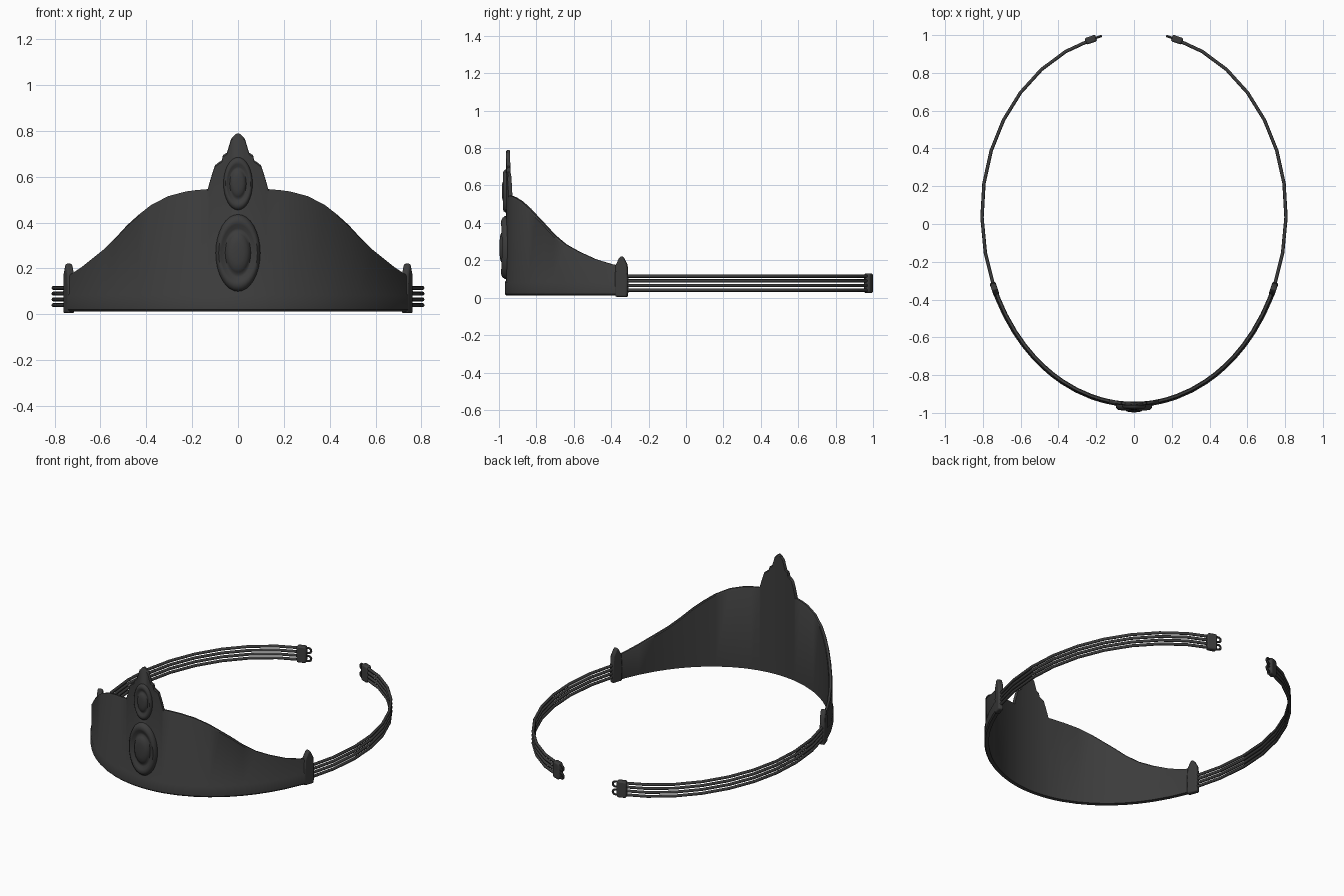
import bpy, bmesh
from math import sin, cos, asin, pi, radians, hypot
from mathutils import Vector

cube = bpy.data.objects.get("Cube")
if cube:
    bpy.data.objects.remove(cube)

# One dark metal for everything
metal = bpy.data.materials.new("dark metal")
metal.use_nodes = True
colour = (0.045, 0.045, 0.045, 1)
metal.diffuse_color = colour
metal.node_tree.nodes["Principled BSDF"].inputs["Base Color"].default_value = colour

HALF_W, FRONT_R, BACK_R, MID_Y = 0.805, 1.013, 0.955, 0.06
STRANDS = (0.04, 0.065, 0.09, 0.115)


def frame(t, side=1):
    """Point, outward normal and tangent on the head oval; t runs from the front."""
    r = FRONT_R if cos(t) > 0 else BACK_R
    point = Vector((side * HALF_W * sin(t), MID_Y - r * cos(t), 0))
    tangent = Vector((side * HALF_W * cos(t), r * sin(t), 0)).normalized()
    normal = Vector((side * tangent.y, -side * tangent.x, 0))
    return point, normal, tangent


def finish(bm, name, bevel=0, angle=35):
    bmesh.ops.remove_doubles(bm, verts=bm.verts, dist=0.0002)
    bmesh.ops.recalc_face_normals(bm, faces=bm.faces)
    mesh = bpy.data.meshes.new(name)
    bm.to_mesh(mesh)
    bm.free()
    mesh.materials.append(metal)
    obj = bpy.data.objects.new(name, mesh)
    bpy.context.collection.objects.link(obj)
    if bevel:
        mod = obj.modifiers.new("bevel", "BEVEL")
        mod.width, mod.segments = bevel, 2
    bpy.ops.object.select_all(action="DESELECT")
    obj.select_set(True)
    bpy.context.view_layer.objects.active = obj
    bpy.ops.object.shade_smooth_by_angle(angle=radians(angle))
    return obj


def loft(bm, rows, caps=True):
    """Skin a list of closed cross-sections."""
    rings = [[bm.verts.new(p) for p in row] for row in rows]
    n = len(rings[0])
    for a, b in zip(rings, rings[1:]):
        for i in range(n):
            j = (i + 1) % n
            bm.faces.new((a[i], a[j], b[j], b[i]))
    if caps:
        bm.faces.new(rings[0])
        bm.faces.new(rings[-1])


def tube(bm, points, radius, sides=8):
    rows = []
    for i, p in enumerate(points):
        along = (points[min(i + 1, len(points) - 1)] - points[max(i - 1, 0)]).normalized()
        u = Vector((along.y, -along.x, 0)).normalized()
        v = along.cross(u)
        rows.append([p + radius * (u * cos(2 * pi * k / sides) + v * sin(2 * pi * k / sides))
                     for k in range(sides)])
    loft(bm, rows)


def clasp(name, t, side, outline, thick):
    """Upright plate with the given outline, wrapped on the band."""
    p, n, tan = frame(t, side)
    bm = bmesh.new()
    loft(bm, [[p + tan * u + n * d + Vector((0, 0, z)) for u, z in outline]
              for d in (-thick, thick)])
    return finish(bm, name, bevel=0.008)


# Crown plate: half silhouette (x, top height), mirrored and bent round the oval
half = [(0, 0.79), (0.012, 0.785), (0.03, 0.765), (0.048, 0.705), (0.065, 0.695),
        (0.07, 0.672), (0.085, 0.662), (0.1, 0.65), (0.113, 0.61), (0.122, 0.58),
        (0.131, 0.546), (0.18, 0.542), (0.226, 0.536), (0.304, 0.515), (0.378, 0.476),
        (0.43, 0.435), (0.48, 0.39), (0.53, 0.335), (0.58, 0.285), (0.63, 0.245),
        (0.68, 0.205), (0.72, 0.178), (0.74, 0.17)]
rows = []
for x, top in [(-x, z) for x, z in half[:0:-1]] + half:
    p, n, _ = frame(asin(x / HALF_W))
    section = [(-0.012, 0.015), (0.008, 0.012), (0.015, 0.02), (0.015, 0.083), (0.009, 0.092),
               (0.009, top - 0.008), (0.004, top), (-0.008, top), (-0.012, top - 0.006)]
    rows.append([p + n * d + Vector((0, 0, z)) for d, z in section])
bm = bmesh.new()
loft(bm, rows)
finish(bm, "crown_plate")


# Oval medallions: raised ring, sunken groove, domed centre
def medallion(name, centre_z, half_w, half_h, lift):
    profile = [(1, -0.006), (1, 0.006), (0.94, 0.018), (0.84, 0.025), (0.74, 0.021),
               (0.64, 0.012), (0.57, 0.011), (0.5, 0.02), (0.4, 0.028), (0.25, 0.031),
               (0.08, 0.032)]
    rows = []
    for r, h in profile:
        row = []
        for k in range(32):
            a = 2 * pi * k / 32
            p, n, _ = frame(asin(r * half_w * cos(a) / HALF_W))
            row.append(p + n * (0.009 + h * lift) + Vector((0, 0, centre_z + r * half_h * sin(a))))
        rows.append(row)
    bm = bmesh.new()
    loft(bm, rows)
    finish(bm, name, angle=60)


medallion("large_medallion", 0.268, 0.095, 0.168, 1.1)
medallion("small_medallion", 0.57, 0.062, 0.115, 0.7)

# Strap, clasps and end loops on each side
START, END = radians(67), radians(164)
for side, word in ((1, "left"), (-1, "right")):
    bm = bmesh.new()
    for z in STRANDS:
        path = []
        for i in range(10):
            p, _, _ = frame(START + (END - START) * i / 9, side)
            path.append(p + Vector((0, 0, z)))
        tube(bm, path, 0.009)
    finish(bm, word + "_strap_strands", angle=50)

    clasp(word + "_side_clasp", radians(66.5), side,
          [(-0.034, 0.005), (0.034, 0.005), (0.036, 0.1), (0.031, 0.175),
           (0.012, 0.212), (0, 0.224), (-0.012, 0.212), (-0.031, 0.175), (-0.036, 0.1)], 0.016)
    clasp(word + "_end_clasp", radians(163.5), side,
          [(-0.026, 0.025), (0.026, 0.025), (0.03, 0.04), (0.03, 0.115),
           (0.026, 0.13), (-0.026, 0.13), (-0.03, 0.115), (-0.03, 0.04)], 0.018)

    # Two rounded loops past the end clasp
    p, _, tan = frame(radians(163.5), side)
    bm = bmesh.new()
    for mid in (0.052, 0.103):
        arc = [(0.02, -0.016)]
        arc += [(0.04 + 0.016 * cos(a), 0.016 * sin(a)) for a in
                [pi * (k / 8 - 0.5) for k in range(9)]]
        arc += [(0.02, 0.016)]
        rows = []
        for i, (u, w) in enumerate(arc):
            u0, w0 = arc[max(i - 1, 0)]
            u1, w1 = arc[min(i + 1, len(arc) - 1)]
            size = hypot(u1 - u0, w1 - w0)
            out = tan * ((w1 - w0) / size) - Vector((0, 0, (u1 - u0) / size))
            flat = Vector((tan.y, -tan.x, 0))
            base = p + tan * u + Vector((0, 0, mid + w))
            rows.append([base + 0.007 * (out * cos(k * pi / 3) + flat * sin(k * pi / 3))
                         for k in range(6)])
        loft(bm, rows)
    finish(bm, word + "_end_loops", angle=50)
